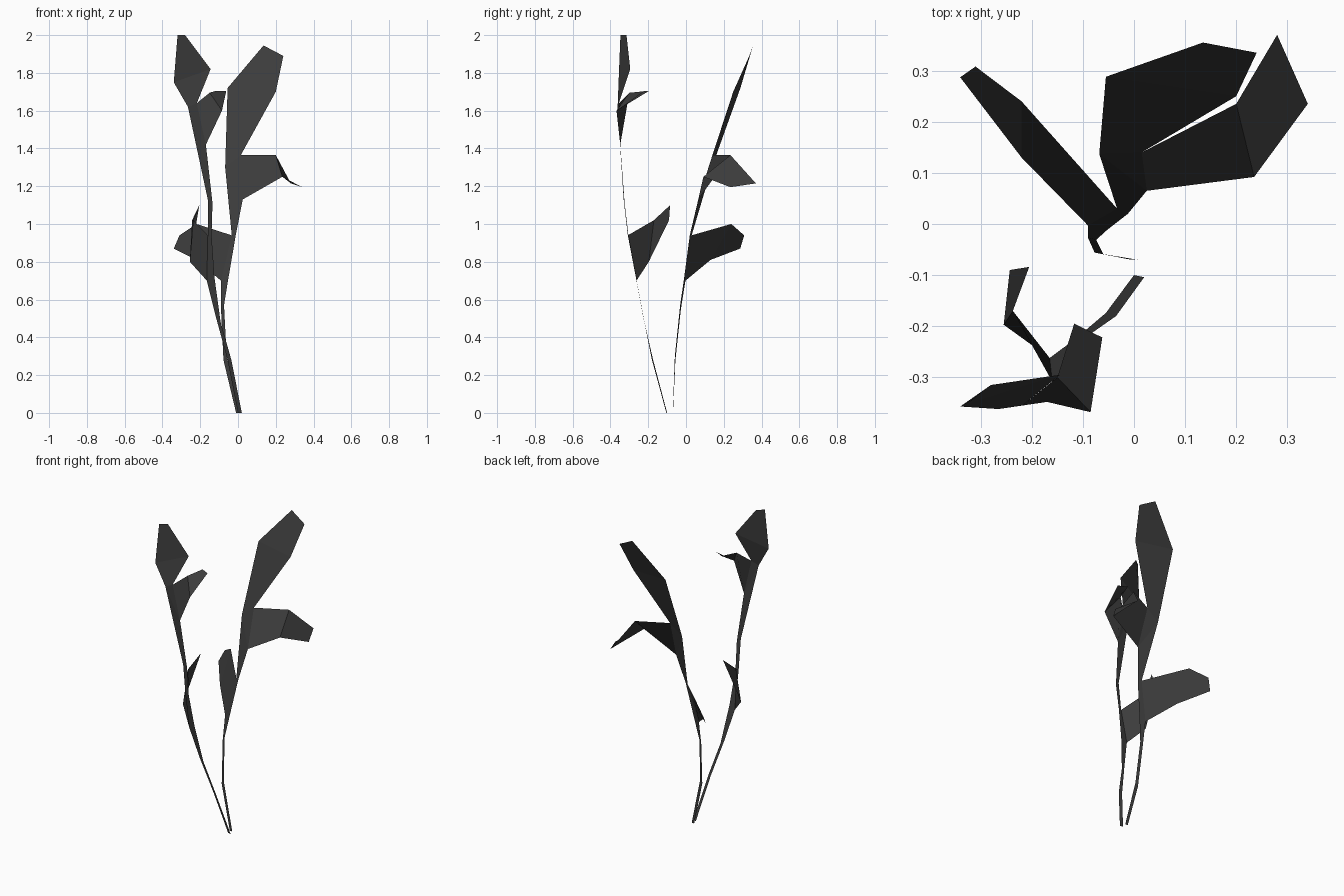
import bpy

dark = bpy.data.materials.new("dark_foliage")
dark.diffuse_color = (0.045, 0.045, 0.045, 1)


def ribbon(name, rows):
    """Flat-faced strip through (left, right) point pairs; a repeated point gives a triangle."""
    verts = list(dict.fromkeys(p for row in rows for p in row))
    faces = []
    for (a, b), (c, d) in zip(rows, rows[1:]):
        faces.append([verts.index(p) for p in dict.fromkeys((a, b, d, c))])
    mesh = bpy.data.meshes.new(name)
    mesh.from_pydata(verts, [], faces)
    mesh.materials.append(dark)
    mesh.update()
    obj = bpy.data.objects.new(name, mesh)
    bpy.context.collection.objects.link(obj)
    return obj


# Points where leaves branch off the stems
a_low, a_high = (-.165, -.262, .70), (-.16, -.308, .94)
a_top_low, a_top_high = (-.17, -.348, 1.42), (-.218, -.355, 1.64)
a_edge = (-.265, -.362, 1.62)
b_low, b_high = (-.09, -.003, .70), (-.033, .03, .94)
b_top_low, b_top_high = (.025, .065, 1.13), (.015, .14, 1.365)
b_edge = (-.068, .137, 1.30)

# Front stem, widening into its end leaf
ribbon("front_stem", [
    ((0, -.10, 0), (.02, -.104, 0)),
    ((-.055, -.174, .28), (-.035, -.18, .28)),
    ((-.115, -.225, .50), (-.092, -.22, .48)),
    (a_low, (-.125, -.265, .72)),
    (a_high, (-.14, -.305, .94)),
    ((-.16, -.33, 1.13), (-.135, -.325, 1.11)),
    (a_edge, a_top_low),
    (a_edge, a_top_high),
    ((-.34, -.357, 1.75), (-.145, -.295, 1.82)),
    ((-.32, -.347, 2), (-.28, -.315, 2)),
])

# Back stem, widening into its end leaf
ribbon("back_stem", [
    ((-.01, -.069, 0), (.008, -.07, 0)),
    ((-.077, -.056, .28), (-.06, -.059, .30)),
    ((-.09, -.027, .55), (-.074, -.031, .57)),
    (b_low, (-.053, -.012, .70)),
    (b_high, (-.012, .02, .94)),
    (b_edge, b_top_low),
    (b_edge, b_top_high),
    ((-.055, .288, 1.72), (.20, .25, 1.70)),
    ((.135, .355, 1.945), (.24, .335, 1.89)),
])

# Side leaves: stem edge, fold, tip
ribbon("front_lower_leaf", [
    (a_low, a_high),
    ((-.255, -.197, .80), (-.237, -.17, 1.02)),
    ((-.243, -.09, 1.02), (-.205, -.084, 1.10)),
])
ribbon("front_upper_leaf", [
    (a_top_low, a_top_high),
    ((-.085, -.368, 1.60), (-.15, -.30, 1.695)),
    ((-.062, -.222, 1.705), (-.117, -.195, 1.705)),
])
ribbon("back_lower_leaf", [
    (b_low, b_high),
    ((-.22, .13, .81), (-.22, .24, 1.0)),
    ((-.34, .287, .87), (-.31, .308, .94)),
])
ribbon("back_upper_leaf", [
    (b_top_low, b_top_high),
    ((.235, .092, 1.25), (.20, .235, 1.365)),
    ((.34, .235, 1.195), (.28, .37, 1.215)),
])
